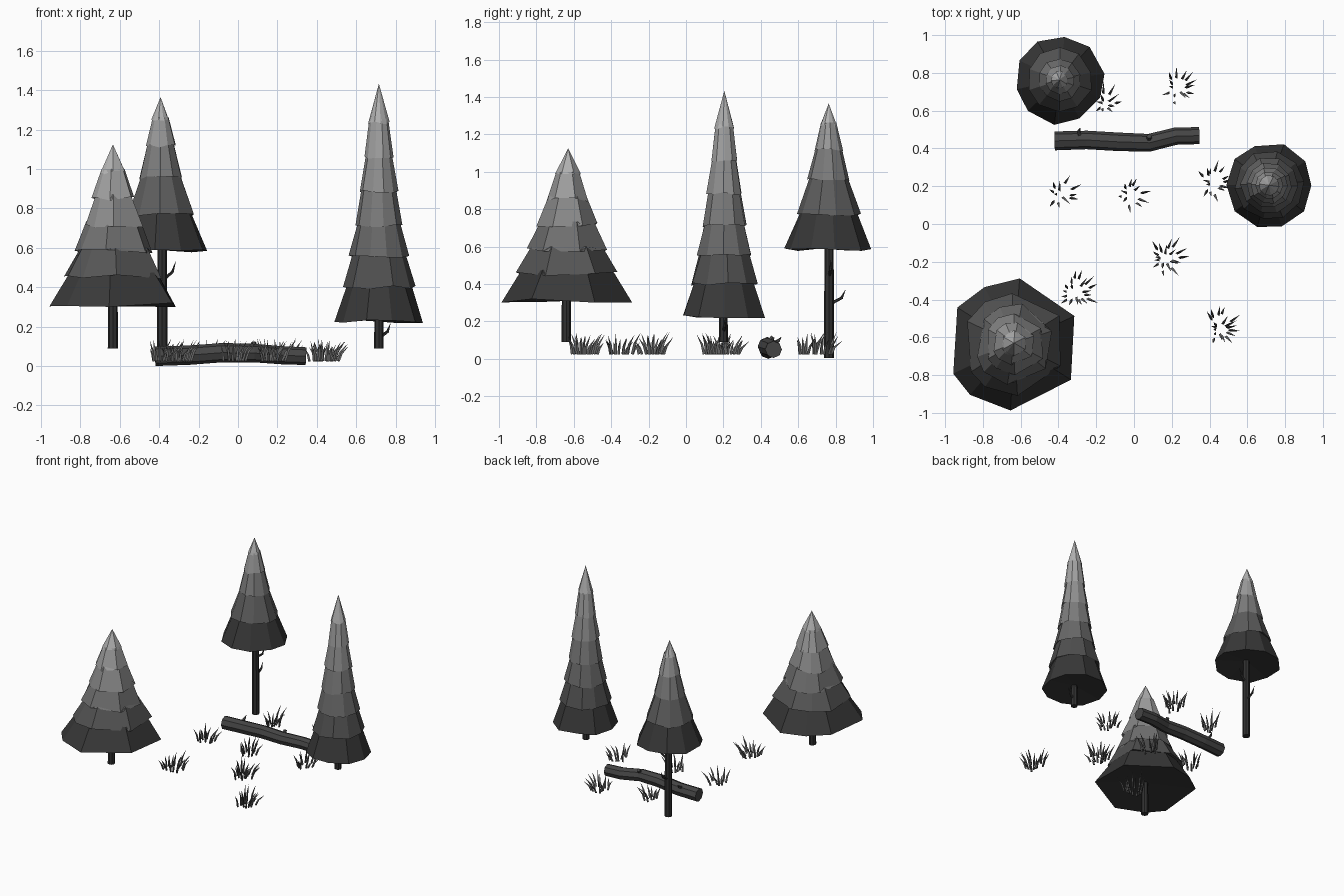
import bpy, bmesh, math, random
from mathutils import Vector

if "Cube" in bpy.data.objects:
    bpy.data.objects.remove(bpy.data.objects["Cube"])

random.seed(4)
mats = {}


def grey(v):
    key = round(v, 2)
    if key not in mats:
        m = bpy.data.materials.new("grey_%02d" % int(key * 100))
        m.diffuse_color = (key, key, key, 1)
        m.use_nodes = True
        m.node_tree.nodes["Principled BSDF"].inputs["Base Color"].default_value = m.diffuse_color
        mats[key] = m
    return mats[key]


def finish(bm, name, shades):
    bmesh.ops.recalc_face_normals(bm, faces=bm.faces[:])
    me = bpy.data.meshes.new(name)
    bm.to_mesh(me)
    bm.free()
    ob = bpy.data.objects.new(name, me)
    bpy.context.collection.objects.link(ob)
    for s in shades:
        me.materials.append(grey(s))
    return ob


def bridge(bm, a, b, mat=0):
    n = len(a)
    for i in range(n):
        bm.faces.new((a[i], a[(i + 1) % n], b[(i + 1) % n], b[i])).material_index = mat


def fan(bm, ring, point, mat=0):
    tip = bm.verts.new(point)
    n = len(ring)
    for i in range(n):
        bm.faces.new((ring[i], ring[(i + 1) % n], tip)).material_index = mat


def tube(bm, pts, radii, sides, pointed=False):
    # Sweeps a polygon along a short path
    pts = [Vector(p) for p in pts]
    rings = []
    for i, p in enumerate(pts):
        d = (pts[min(i + 1, len(pts) - 1)] - pts[max(i - 1, 0)]).normalized()
        ref = Vector((0, 1, 0)) if abs(d.y) < 0.9 else Vector((1, 0, 0))
        u = d.cross(ref).normalized()
        v = d.cross(u)
        if pointed and i == len(pts) - 1:
            fan(bm, rings[-1], p)
            break
        ring = []
        for k in range(sides):
            a = 2 * math.pi * k / sides
            ring.append(bm.verts.new(p + (u * math.cos(a) + v * math.sin(a)) * radii[i]))
        if rings:
            bridge(bm, rings[-1], ring)
        rings.append(ring)
    bm.faces.new(rings[0])
    if not pointed:
        bm.faces.new(rings[-1])


def foliage(name, cx, cy, angles, layers, apex, lean=(0, 0), wobble=0.008):
    # Stacked skirts, each overhanging the one below
    bm = bmesh.new()
    z0 = layers[0][0]

    def ring(r, z, jr, jz, turn):
        t = (z - z0) / (apex - z0)
        out = []
        for a in angles:
            a = math.radians(a + turn)
            q = r * (1 + random.uniform(-jr, jr))
            out.append(bm.verts.new((cx + lean[0] * t + q * math.cos(a),
                                     cy + lean[1] * t + q * math.sin(a),
                                     z + random.uniform(-jz, jz))))
        return out

    prev = None
    for i, (z, r) in enumerate(layers):
        turn = 0 if i == 0 else random.uniform(-8, 8)
        low = ring(r, z, 0.03, wobble, turn)
        if prev:
            bridge(bm, prev, low, i)
        else:
            fan(bm, low, (cx, cy, z + 0.03), i)
        if i + 1 < len(layers):
            nz, nr = layers[i + 1]
            prev = ring(nr * 0.88, nz + 0.02, 0.02, 0, turn)
            bridge(bm, low, prev, i)
        else:
            fan(bm, low, (cx + lean[0], cy + lean[1], apex), i)
    n = len(layers)
    finish(bm, name, [0.04 + 0.4 * (i / (n - 1)) ** 1.3 for i in range(n)])


def trunk(name, x, y, z0, z1, r, twigs=()):
    bm = bmesh.new()
    tube(bm, [(x, y, z0), (x, y, (z0 + z1) / 2), (x, y, z1)], [r * 1.05, r, r * 0.9], 8)
    for z, dx, dy, h in twigs:
        tube(bm, [(x + dx * 0.2, y + dy * 0.2, z), (x + dx * 0.75, y + dy * 0.75, z + h * 0.35),
                  (x + dx, y + dy, z + h)], [0.009, 0.008, 0], 5, True)
    finish(bm, name, [0.03])


def polygon(n, start=0):
    return [start + 360 * k / n + random.uniform(-3, 3) for k in range(n)]


# Wide front tree
trunk("wide_tree_trunk", -0.635, -0.64, 0.09, 0.40, 0.025)
foliage("wide_tree_foliage", -0.63, -0.64, [26, 86, 118, 147, 205, 228, 266, 328],
        [(0.31, 0.355), (0.455, 0.275), (0.58, 0.215), (0.715, 0.165), (0.85, 0.115), (0.98, 0.07)],
        1.125, (-0.005, 0.01), 0.012)

# Bare-stemmed back tree
trunk("back_tree_trunk", -0.385, 0.765, 0.005, 0.68, 0.026,
      [(0.445, 0.07, 0.01, 0.09), (0.30, 0.0, 0.09, 0.075)])
foliage("back_tree_foliage", -0.393, 0.763, polygon(10, 10),
        [(0.585, 0.235), (0.77, 0.172), (0.955, 0.113), (1.115, 0.076), (1.245, 0.046)], 1.365)

# Tall slim tree
trunk("tall_tree_trunk", 0.715, 0.20, 0.09, 0.32, 0.023, [(0.15, 0.06, 0.01, 0.07)])
foliage("tall_tree_foliage", 0.715, 0.205, polygon(10),
        [(0.225, 0.225), (0.40, 0.183), (0.555, 0.150), (0.71, 0.122),
         (0.885, 0.098), (1.06, 0.073), (1.235, 0.054)], 1.433)

# Fallen log with a small knot
bm = bmesh.new()
tube(bm, [(-0.42, 0.44, 0.05), (-0.25, 0.445, 0.055), (-0.08, 0.435, 0.068), (0.08, 0.43, 0.066),
          (0.22, 0.465, 0.055), (0.345, 0.468, 0.05)],
     [0.05, 0.049, 0.049, 0.047, 0.046, 0.045], 8)
tube(bm, [(-0.29, 0.46, 0.08), (-0.29, 0.495, 0.098), (-0.285, 0.512, 0.12)], [0.011, 0.009, 0], 5, True)
tube(bm, [(0.08, 0.445, 0.09), (0.08, 0.465, 0.118)], [0.016, 0.013], 6)
finish(bm, "fallen_log", [0.06])

# Grass clumps of curved, tapering blades
clumps = [(-0.15, 0.64, 0.09, 10), (0.24, 0.72, 0.125, 14), (-0.39, 0.16, 0.10, 11),
          (-0.02, 0.16, 0.10, 11), (0.42, 0.22, 0.115, 14), (0.17, -0.18, 0.12, 18),
          (-0.30, -0.36, 0.12, 18), (0.46, -0.55, 0.125, 18)]
for c, (cx, cy, spread, count) in enumerate(clumps):
    bm = bmesh.new()
    for k in range(count):
        a = 2 * math.pi * (k + random.uniform(-0.3, 0.3)) / count
        out = Vector((math.cos(a), math.sin(a), 0))
        base = Vector((cx, cy, 0.025)) + out * spread * random.uniform(0.2, 0.65)
        h = random.uniform(0.06, 0.12)
        lean = out * random.uniform(0.02, 0.055) + Vector((0.012, 0.008, 0))
        tube(bm, [base, base + lean * 0.3 + Vector((0, 0, h * 0.5)), base + lean + Vector((0, 0, h))],
             [0.008, 0.007, 0], 3, True)
    finish(bm, "grass_clump_%d" % (c + 1), [0.12])
